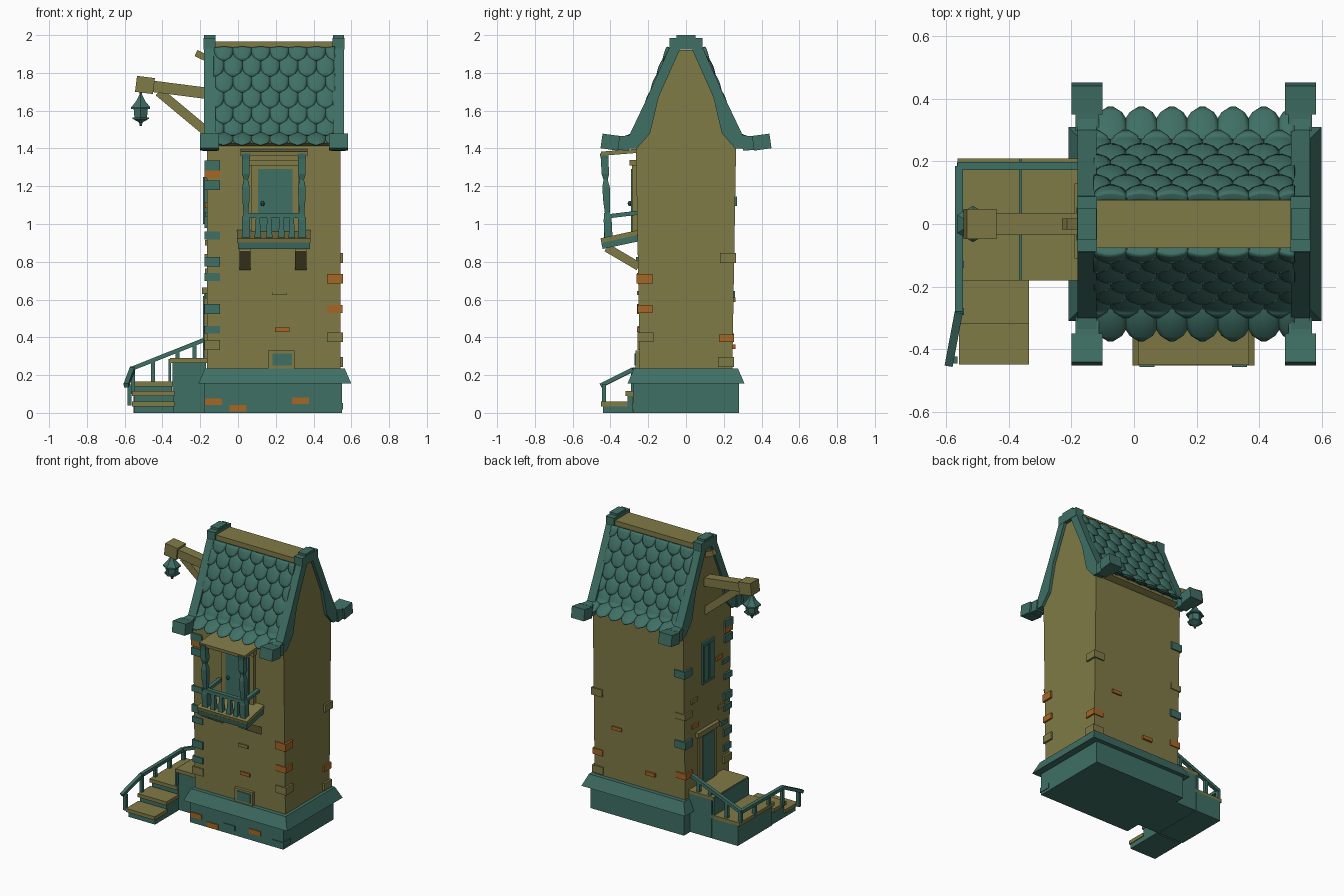
import bpy, bmesh, math
from mathutils import Vector, Matrix

if "Cube" in bpy.data.objects:
    bpy.data.objects.remove(bpy.data.objects["Cube"])


def material(name, rgb):
    m = bpy.data.materials.new(name)
    m.use_nodes = True
    m.diffuse_color = (*rgb, 1)
    m.node_tree.nodes["Principled BSDF"].inputs["Base Color"].default_value = (*rgb, 1)
    return m


TEAL = material("weathered teal", (.05, .16, .13))
TAN = material("sandy plaster", (.217, .196, .063))
RUST = material("rust brick", (.38, .135, .018))


def finish(name, bm, mat):
    bmesh.ops.recalc_face_normals(bm, faces=bm.faces)
    mesh = bpy.data.meshes.new(name)
    bm.to_mesh(mesh)
    bm.free()
    mesh.materials.append(mat)
    ob = bpy.data.objects.new(name, mesh)
    bpy.context.collection.objects.link(ob)
    return ob


def box(name, mat, x, y, z, inset=0):
    """Box from (low, high) ranges, with the top optionally drawn in."""
    bm = bmesh.new()
    bmesh.ops.create_cube(bm, size=1)
    for v in bm.verts:
        i, j, k = (int(c > 0) for c in v.co)
        v.co = (x[i] + k * inset * (1 - 2 * i), y[j] + k * inset * (1 - 2 * j), z[k])
    return finish(name, bm, mat)


def bar(name, mat, a, b, width, height):
    """Rectangular beam between two points."""
    a, b = Vector(a), Vector(b)
    bm = bmesh.new()
    bmesh.ops.create_cube(bm, size=1)
    turn = (b - a).to_track_quat('X', 'Z').to_matrix().to_4x4()
    size = Matrix.Diagonal(((b - a).length, width, height, 1))
    bm.transform(Matrix.Translation((a + b) / 2) @ turn @ size)
    return finish(name, bm, mat)


def prism(name, mat, outline, x0, x1):
    """Extrude a (y, z) outline along x."""
    bm = bmesh.new()
    face = bm.faces.new([bm.verts.new((x0, y, z)) for y, z in outline])
    top = bmesh.ops.extrude_face_region(bm, geom=[face])
    bmesh.ops.translate(bm, vec=(x1 - x0, 0, 0),
                        verts=[v for v in top["geom"] if isinstance(v, bmesh.types.BMVert)])
    return finish(name, bm, mat)


def turned(name, mat, profile, at, sides):
    """Faceted turned part from (radius, z) rings."""
    bm = bmesh.new()
    rings = [[bm.verts.new((r * math.cos(t), r * math.sin(t), z)) for t in
              [math.tau * (i + .5) / sides for i in range(sides)]] for r, z in profile]
    for low, high in zip(rings, rings[1:]):
        for i in range(sides):
            j = (i + 1) % sides
            bm.faces.new((low[i], low[j], high[j], high[i]))
    bm.faces.new(rings[0])
    bm.faces.new(rings[-1])
    ob = finish(name, bm, mat)
    ob.location = at
    return ob


def mirrored(half):
    return half + [(-y, z) for y, z in reversed(half)]


# Stone plinth and tower body with its curved gables
box("plinth", TEAL, (-.18, .55), (-.28, .28), (0, .16))
box("plinth_cap", TEAL, (-.21, .6), (-.31, .31), (.155, .235), .035)
gable = [(.245, .22), (.265, 1.4), (.2, 1.5), (.16, 1.67), (.06, 1.92)]
prism("tower_body", TAN, mirrored(gable), -.165, .542)

# Roof deck, ridge and flared bargeboards
slope = [(.075, 1.93), (.18, 1.66), (.255, 1.475), (.335, 1.42)]
deck = [(.07, 1.92), (.172, 1.655), (.25, 1.465), (.3, 1.43), (.25, 1.41), (.16, 1.6)]
for s, side in ((-1, "front"), (1, "back")):
    prism("roof_deck_" + side, TAN, [(s * y, z) for y, z in deck], -.13, .51)
box("ridge_board", TAN, (-.13, .51), (-.077, .077), (1.925, 1.965))
outer = [(.38, 1.395), (.38, 1.46), (.3, 1.47), (.2, 1.68), (.09, 1.93)]
inner = [(.03, 1.93), (.145, 1.67), (.19, 1.48), (.26, 1.4)]
for x, side in ((-.15, "left"), (.532, "right")):
    prism("bargeboard_" + side, TEAL, mirrored(outer)
          + [(-y, z) for y, z in reversed(inner)] + inner, x - .03, x + .03)
    box("peak_block", TEAL, (x - .032, x + .032), (-.088, .088), (1.925, 1.985))
    box("peak_cap", TEAL, (x - .03, x + .03), (-.05, .05), (1.97, 2))
    for s in (-1, 1):
        bar("eave_block", TEAL, (x, s * .30, 1.425), (x, s * .36, 1.43), .075, .075)
        bar("eave_end", TEAL, (x, s * .355, 1.427), (x, s * .447, 1.44), .1, .078)


# Domed fish-scale shingles laid along the roof slope
def along(d):
    for (y0, z0), (y1, z1) in zip(slope, slope[1:]):
        seg = math.hypot(y1 - y0, z1 - z0)
        if d <= seg or (y1, z1) == slope[-1]:
            t = d / seg
            return Vector((0, y0 + (y1 - y0) * t, z0 + (z1 - z0) * t)), \
                Vector((0, z0 - z1, y1 - y0)).normalized()
        d -= seg


def shingles(name, s):
    bm = bmesh.new()
    rows, cols, length, pitch = 7, 7, .155, .098
    for r in range(rows):
        for c in range(cols):
            cx = -.075 + (c - (r % 2) / 2) * pitch
            grid = []
            for j in range(9):
                v = j / 8
                half = .054 * math.sqrt(max(.02, 1 - max(0, (v - .5) / .5) ** 2))
                spot, out = along(max(.004, .078 + r * .09 + (v - 1) * length))
                line = []
                for i in range(7):
                    u = i / 3 - 1
                    p = spot + out * (.02 * v + .015 * (1 - u * u) * math.sin(math.pi * v))
                    x = min(.51, max(-.125, cx + u * half))
                    line.append(bm.verts.new((x, s * p.y, p.z)))
                grid.append(line)
            for a, b in zip(grid, grid[1:]):
                for i in range(6):
                    bm.faces.new((a[i], a[i + 1], b[i + 1], b[i]))
    ob = finish(name, bm, TEAL)
    for p in ob.data.polygons:
        p.use_smooth = True
    mod = ob.modifiers.new("thickness", 'SOLIDIFY')
    mod.thickness = .008
    mod.offset = 0


shingles("shingles_front", -1)
shingles("shingles_back", 1)

# Balcony: sloping floor, brackets, turned posts, railing and canopy
bar("balcony_floor", TAN, (.19, -.45, .912), (.19, -.255, .955), .39, .025)
bar("balcony_edge", TEAL, (.19, -.445, .885), (.19, -.255, .925), .38, .035)
bar("balcony_canopy", TAN, (.19, -.45, 1.372), (.19, -.25, 1.388), .355, .022)
post = [(.03, 0), (.03, .1), (.018, .13), (.026, .2), (.028, .27), (.016, .31),
        (.028, .34), (.028, .42), (.034, .45)]
for x in (.042, .338):
    p = turned("balcony_post", TEAL, post, (x, -.41, .925), 4)
    p.rotation_euler.x = .05
    bar("balcony_bracket", TAN, (x - .005, -.42, .875), (x - .005, -.25, .775), .06, .045)
    bar("side_rail", TEAL, (x, -.42, 1.04), (x, -.25, 1.06), .025, .022)
bar("front_rail", TEAL, (.03, -.42, 1.045), (.35, -.42, 1.045), .03, .025)
for x in (.105, .165, .23, .285):
    turned("baluster", TEAL, [(.025, 0), (.02, .05), (.014, .12)], (x, -.418, .925), 4)

# Balcony door
box("balcony_door_frame", TAN, (.07, .32), (-.285, -.24), (.93, 1.335))
box("balcony_door_head", TAN, (.06, .33), (-.3, -.24), (1.31, 1.34))
box("balcony_door", TEAL, (.105, .288), (-.292, -.25), (.93, 1.29))
turned("door_knob", TEAL, [(.006, 0), (.013, .013), (.006, .026)], (.13, -.298, 1.095), 8)

# Low cellar window
box("cellar_window_frame", TAN, (.16, .3), (-.268, -.24), (.235, .33))
box("cellar_window_pane", TEAL, (.182, .285), (-.273, -.24), (.25, .315))

# Side entrance door and upper shuttered window
box("entrance_frame", TAN, (-.18, -.15), (-.09, .11), (.27, .64))
box("entrance_lintel", TAN, (-.19, -.15), (-.11, .13), (.63, .665))
box("entrance_door", TEAL, (-.185, -.15), (-.055, .075), (.27, .62))
box("side_window", TEAL, (-.178, -.15), (-.065, .065), (.98, 1.27))
for s in (-1, 1):
    box("window_shutter", TEAL, (-.184, -.16), (s * .03 - .024, s * .03 + .024), (1.0, 1.25))

# Landing and steps: each has a stone block under a wooden tread
steps = [((-.355, -.17), (-.18, .21), .29), ((-.56, -.35), (-.18, .21), .165),
         ((-.555, -.34), (-.32, -.18), .115), ((-.555, -.34), (-.45, -.31), .06)]
for x, y, top in steps:
    box("step_block", TEAL, (x[0] + .008, x[1]), (y[0] + .01, y[1]), (0, top - .02))
    box("step_tread", TAN, (x[0] - .005, x[1] + .005), y, (top - .025, top))
box("landing_nosing", TEAL, (-.367, -.355), (-.18, .21), (.14, .285))

# Stair railing
rail = [(-.17, .185, .39), (-.56, .185, .235), (-.56, -.28, .23), (-.592, -.45, .145)]
for a, b in zip(rail, rail[1:]):
    bar("stair_rail", TEAL, a, b, .026, .022)
for x, y, low, high in ((-.23, .185, .28, .365), (-.32, .185, .28, .33), (-.45, .185, .15, .28),
                        (-.555, .185, .15, .24), (-.555, .03, .15, .23), (-.555, -.13, .15, .23),
                        (-.555, -.28, .1, .23), (-.575, -.435, .04, .15)):
    box("rail_post", TEAL, (x - .011, x + .011), (y - .011, y + .011), (low, high))

# Hoist beam with brace and hanging lantern
bar("hoist_beam", TAN, (-.15, 0, 1.69), (-.5, 0, 1.735), .07, .06)
bar("hoist_end", TAN, (-.445, 0, 1.73), (-.54, 0, 1.742), .095, .085)
bar("hoist_brace", TAN, (-.15, 0, 1.475), (-.42, 0, 1.7), .045, .05)
bar("gable_peg", TAN, (-.15, 0, 1.87), (-.222, 0, 1.905), .035, .035)
lamp = (-.515, 0, 0)
turned("lantern_hook", TEAL, [(.008, 1.66), (.008, 1.71)], lamp, 6)
turned("lantern_roof", TEAL, [(.058, 1.61), (.058, 1.618), (.028, 1.65), (.01, 1.682)], lamp, 6)
turned("lantern_body", TEAL, [(.038, 1.56), (.044, 1.615)], lamp, 6)
turned("lantern_base", TEAL, [(.007, 1.52), (.01, 1.537), (.025, 1.545), (.05, 1.557),
                              (.05, 1.565)], lamp, 6)

# Quoins wrapped round the corners: (height, colour)
quoins = {
    (-1, -1): [(1.31, TEAL), (1.265, RUST), (1.205, TEAL), (.94, TEAL), (.8, TEAL), (.72, TEAL),
               (.55, TEAL), (.44, TEAL), (.36, TAN)],
    (1, -1): [(.71, RUST), (.55, RUST), (.4, TAN)],
    (1, 1): [(.82, TAN), (.395, RUST), (.27, TAN)],
    (-1, 1): [(1.12, TEAL), (.82, TAN), (.62, TEAL), (.4, RUST)]}
for (sx, sy), stones in quoins.items():
    for i, (z, mat) in enumerate(stones):
        cx, cy = .1885 + sx * .325, sy * (.208 + z * .017)
        wide, tall = (.042, .04)[i % 2], (.026, .021)[i % 2]
        box("quoin", mat, (cx - wide, cx + wide), (cy - wide, cy + wide), (z - tall, z + tall))

# Loose bricks set in the faces: (x or y, height, colour)
for x, z, mat in ((.22, .635, TAN), (.235, .44, RUST)):
    box("front_brick", mat, (x - .038, x + .038), (-.26, -.2), (z - .011, z + .011))
for x, z, mat in ((.36, .6, RUST), (.1, .35, RUST)):
    box("back_brick", mat, (x - .038, x + .038), (.2, .262), (z - .012, z + .012))
for y, z, mat in ((-.13, 1.1, RUST), (.15, .9, TAN), (-.15, .75, TAN), (.14, .72, RUST),
                  (-.2, 1.05, TEAL), (-.18, .62, TEAL)):
    box("side_brick", mat, (-.175, -.1), (y - .035, y + .035), (z - .014, z + .014))
for x, z, mat in ((-.13, .06, RUST), (0, .025, RUST), (.33, .065, RUST), (.51, .035, TEAL),
                  (.13, .05, TEAL)):
    box("plinth_brick", mat, (x - .045, x + .045), (-.287, -.2), (z - .017, z + .017))
